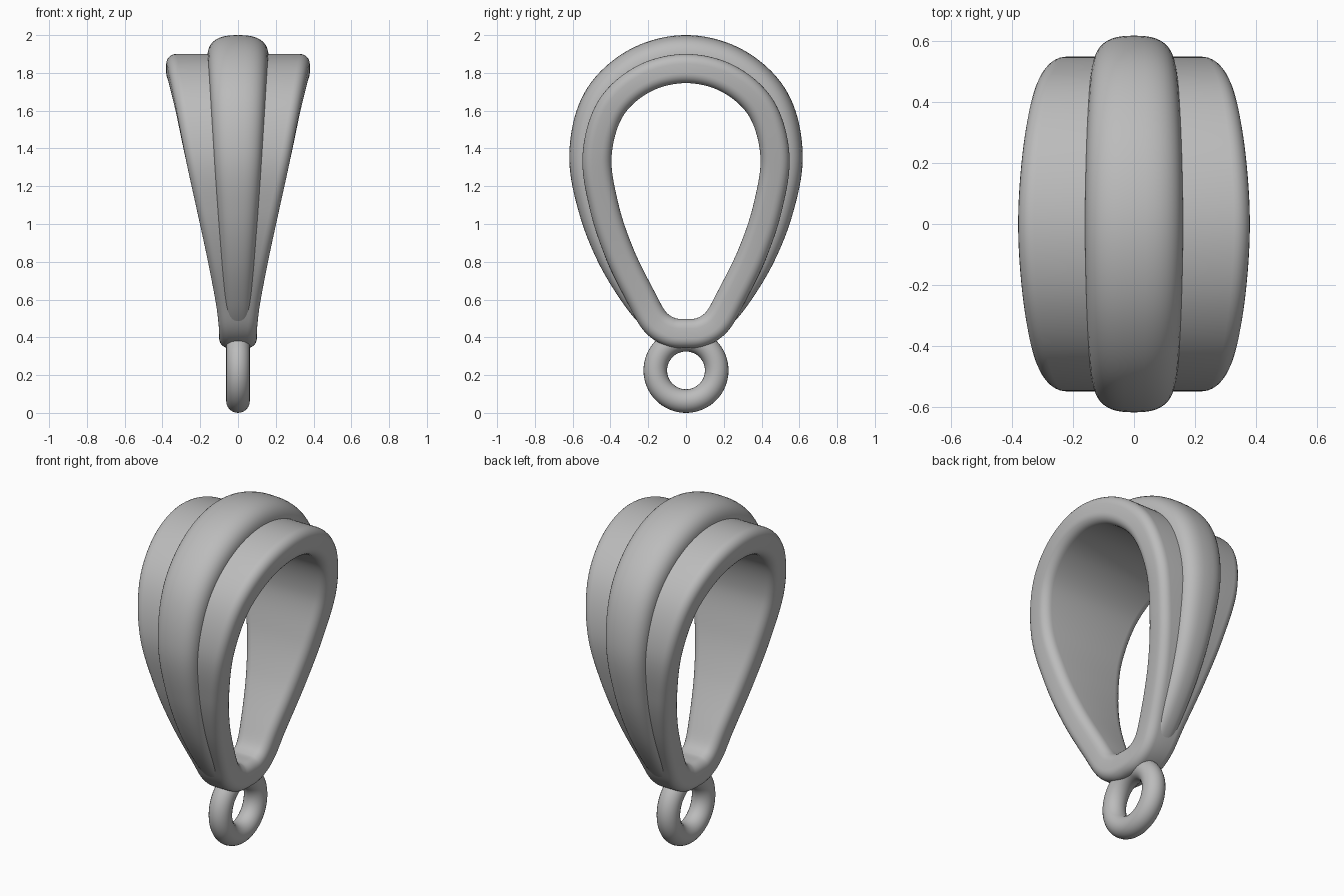
import bpy
import bmesh
from math import cos, sin, tau, copysign, radians
from mathutils import Vector

cube = bpy.data.objects.get("Cube")
if cube:
    bpy.data.objects.remove(cube)

metal = bpy.data.materials.new("grey_metal")
GREY = (0.5, 0.5, 0.5, 1)
metal.diffuse_color = GREY
metal.use_nodes = True
metal.node_tree.nodes["Principled BSDF"].inputs["Base Color"].default_value = GREY

HALF_WALL = 0.077
STEPS = 10

# Half of the teardrop midline: y, z, band half width, ridge height
half = [Vector(p) for p in (
    (0, 1.823, 0.38, 0.1),
    (0.225, 1.768, 0.365, 0.095),
    (0.4, 1.61, 0.33, 0.085),
    (0.471, 1.36, 0.28, 0.07),
    (0.433, 1.09, 0.22, 0.06),
    (0.35, 0.84, 0.165, 0.045),
    (0.237, 0.61, 0.12, 0.02),
    (0.165, 0.485, 0.103, -0.01),
    (0.085, 0.43, 0.1, -0.01),
    (0, 0.42, 0.1, -0.01),
)]
loop = half + [Vector((-p[0], *p[1:])) for p in half[-2:0:-1]]


def smooth_loop(points):
    """Closed Catmull-Rom curve through the points."""
    result = []
    for i in range(len(points)):
        a, b, c, d = (points[(i + k) % len(points)] for k in (-1, 0, 1, 2))
        for s in range(STEPS):
            t = s / STEPS
            result.append((b * 2 + (c - a) * t + (a * 2 - b * 5 + c * 4 - d) * t**2
                           + (b * 3 - a - c * 3 + d) * t**3) / 2)
    return result


def band_section(width, height):
    """Rounded rectangle as wide as the band."""
    r = 0.052
    for corner in range(4):
        for k in range(7):
            a = (corner + k / 6) * tau / 4
            sx = 1 if corner in (0, 3) else -1
            sz = 1 if corner < 2 else -1
            yield sx * (width - r) + r * cos(a), sz * (HALF_WALL - r) + r * sin(a)


def ridge_section(width, height):
    """Soft crowned oval whose lower half is sunk into the band."""
    w = 0.04 + 0.32 * width
    depth = 0.07 + height / 2
    for k in range(40):
        c, s = cos(tau * k / 40), sin(tau * k / 40)
        yield (w * copysign(abs(c) ** 0.77, c),
               HALF_WALL + height - depth + depth * copysign(abs(s) ** 0.77, s))


def finish(obj, name):
    obj.name = name
    obj.data.materials.append(metal)
    bpy.ops.object.select_all(action="DESELECT")
    obj.select_set(True)
    bpy.context.view_layer.objects.active = obj
    bpy.ops.object.shade_smooth_by_angle(angle=radians(50))


def sweep(name, section):
    """Carry a changing section around the teardrop."""
    bm = bmesh.new()
    path = smooth_loop(loop)
    rings = []
    for i, p in enumerate(path):
        tangent = path[(i + 1) % len(path)] - path[i - 1]
        normal = Vector((-tangent[1], tangent[0])).normalized()
        rings.append([bm.verts.new((x, p[0] + normal.x * n, p[1] + normal.y * n))
                      for x, n in section(p[2], p[3])])
    for i, ring in enumerate(rings):
        last = rings[i - 1]
        for j in range(len(ring)):
            bm.faces.new((last[j - 1], last[j], ring[j], ring[j - 1]))
    bmesh.ops.recalc_face_normals(bm, faces=bm.faces)
    mesh = bpy.data.meshes.new(name)
    bm.to_mesh(mesh)
    bm.free()
    obj = bpy.data.objects.new(name, mesh)
    bpy.context.collection.objects.link(obj)
    finish(obj, name)


# Flared loop and the raised ridge around its middle
sweep("teardrop_band", band_section)
sweep("centre_ridge", ridge_section)

# Small hanging ring below
bpy.ops.mesh.primitive_torus_add(
    location=(0, 0, 0.225), rotation=(0, tau / 4, 0), major_radius=0.1625,
    minor_radius=0.0625, major_segments=64, minor_segments=24)
finish(bpy.context.object, "hanging_ring")
